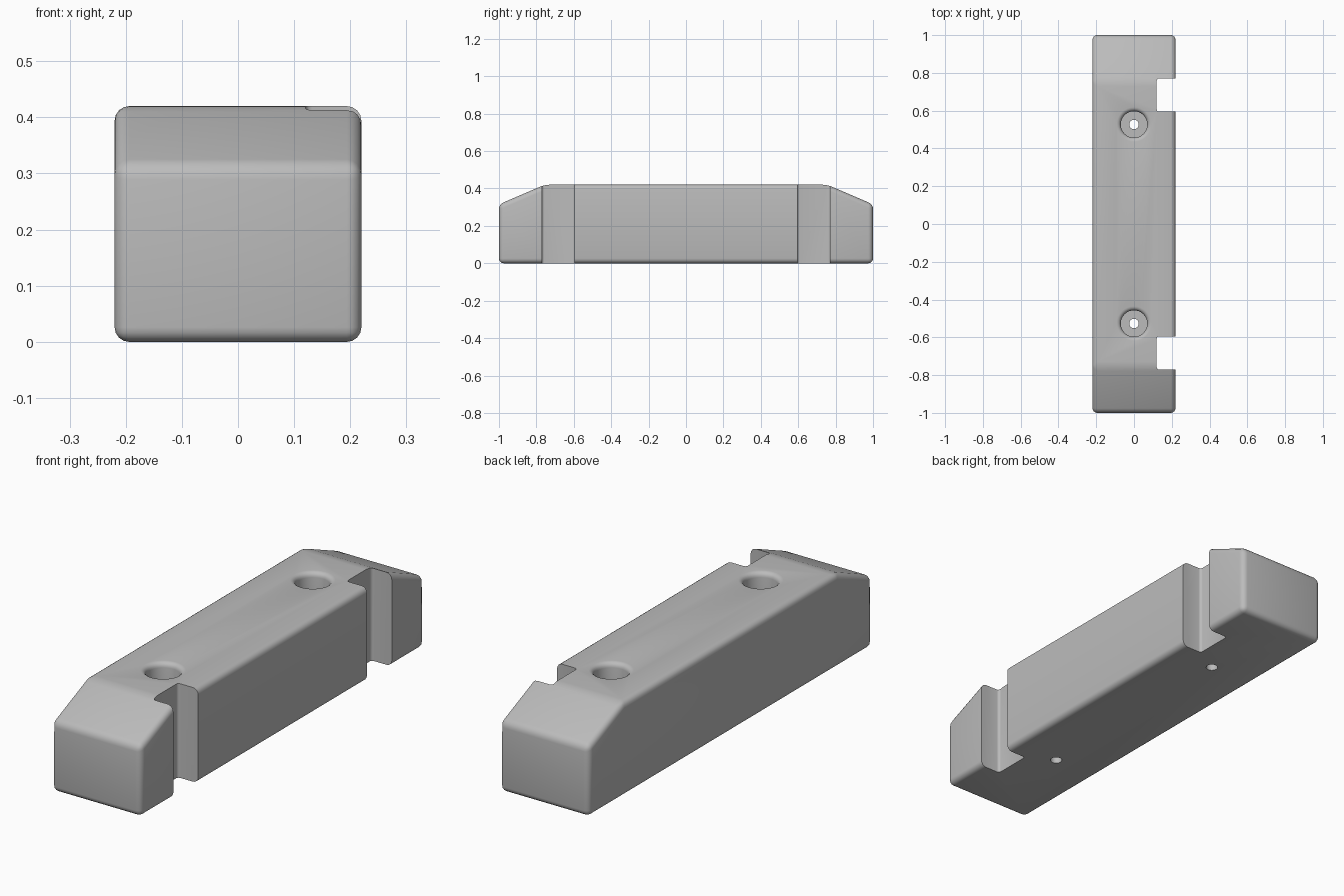
import bpy
import bmesh
import math

cube = bpy.data.objects.get("Cube")
if cube:
    bpy.data.objects.remove(cube, do_unlink=True)

HALF_W, HEIGHT, EDGE = 0.22, 0.42, 0.026

grey = bpy.data.materials.new("plain grey")
grey.use_nodes = True
grey.diffuse_color = (0.5, 0.5, 0.5, 1)
grey.node_tree.nodes["Principled BSDF"].inputs["Base Color"].default_value = (0.5, 0.5, 0.5, 1)


def make_object(name, bm):
    bmesh.ops.recalc_face_normals(bm, faces=bm.faces)
    mesh = bpy.data.meshes.new(name)
    bm.to_mesh(mesh)
    bm.free()
    mesh.materials.append(grey)
    obj = bpy.data.objects.new(name, mesh)
    bpy.context.collection.objects.link(obj)
    return obj


def bevel(bm, edges, width, segments):
    bmesh.ops.bevel(bm, geom=edges, offset=width, offset_type='OFFSET',
                    segments=segments, profile=0.5, affect='EDGES', clamp_overlap=True)


# Body: side profile with sloped ends, extruded across x
bm = bmesh.new()
profile = [(-1, 0), (1, 0), (1, 0.315), (0.755, HEIGHT), (-0.755, HEIGHT), (-1, 0.315)]
face = bm.faces.new([bm.verts.new((-HALF_W, y, z)) for y, z in profile])
side = bmesh.ops.extrude_face_region(bm, geom=[face])["geom"]
bmesh.ops.translate(bm, vec=(2 * HALF_W, 0, 0),
                    verts=[v for v in side if isinstance(v, bmesh.types.BMVert)])
bmesh.ops.recalc_face_normals(bm, faces=bm.faces)
bevel(bm, bm.edges[:], EDGE, 4)
body = make_object("block_body", bm)


def cut(cutter):
    mod = body.modifiers.new(cutter.name, 'BOOLEAN')
    mod.operation = 'DIFFERENCE'
    mod.solver = 'EXACT'
    mod.object = cutter
    cutter.hide_render = True
    cutter.hide_set(True)


def notch_cutter(name, y):
    # Full-height slot with rounded inner corners
    bm = bmesh.new()
    bmesh.ops.create_cube(bm, size=1)
    bmesh.ops.scale(bm, vec=(0.2, 0.175, 1), verts=bm.verts)
    bmesh.ops.translate(bm, vec=(0.22, y, 0.2), verts=bm.verts)
    inner = [e for e in bm.edges if all(v.co.x < 0.2 for v in e.verts)
             and abs(e.verts[0].co.z - e.verts[1].co.z) > 0.5]
    bevel(bm, inner, 0.012, 3)
    return make_object(name, bm)


def hole_cutter(name, y, sides=32):
    # Stepped screw hole turned from a radius/height profile
    lip = [(0.07 + 0.022 * (1 - math.cos(a)), HEIGHT - 0.022 + 0.022 * math.sin(a))
           for a in (0, math.pi / 8, math.pi / 4, 3 * math.pi / 8, math.pi / 2)]
    rings = [(0.025, -0.1), (0.025, 0.22), (0.07, 0.22)] + lip + [(0.092, 0.5)]
    bm = bmesh.new()
    loops = [[bm.verts.new((r * math.cos(2 * math.pi * i / sides),
                            y + r * math.sin(2 * math.pi * i / sides), z))
              for i in range(sides)] for r, z in rings]
    for low, high in zip(loops, loops[1:]):
        for i in range(sides):
            j = (i + 1) % sides
            bm.faces.new((low[i], low[j], high[j], high[i]))
    bm.faces.new(loops[0])
    bm.faces.new(loops[-1])
    return make_object(name, bm)


# Matching notch and screw hole at each end
for label, s in (("front", -1), ("back", 1)):
    cut(notch_cutter(label + "_notch_cutter", s * 0.6825))
    cut(hole_cutter(label + "_screw_hole_cutter", s * 0.527))

# Apply the cuts, then smooth the rounded edges
bpy.context.view_layer.update()
result = bpy.data.meshes.new_from_object(body.evaluated_get(bpy.context.evaluated_depsgraph_get()))
body.modifiers.clear()
body.data = result
body.data.name = "block_body"
for obj in [o for o in bpy.data.objects if o.name.endswith("_cutter")]:
    bpy.data.objects.remove(obj, do_unlink=True)
bpy.ops.object.select_all(action='DESELECT')
body.select_set(True)
bpy.context.view_layer.objects.active = body
bpy.ops.object.shade_smooth_by_angle(angle=math.radians(35))
